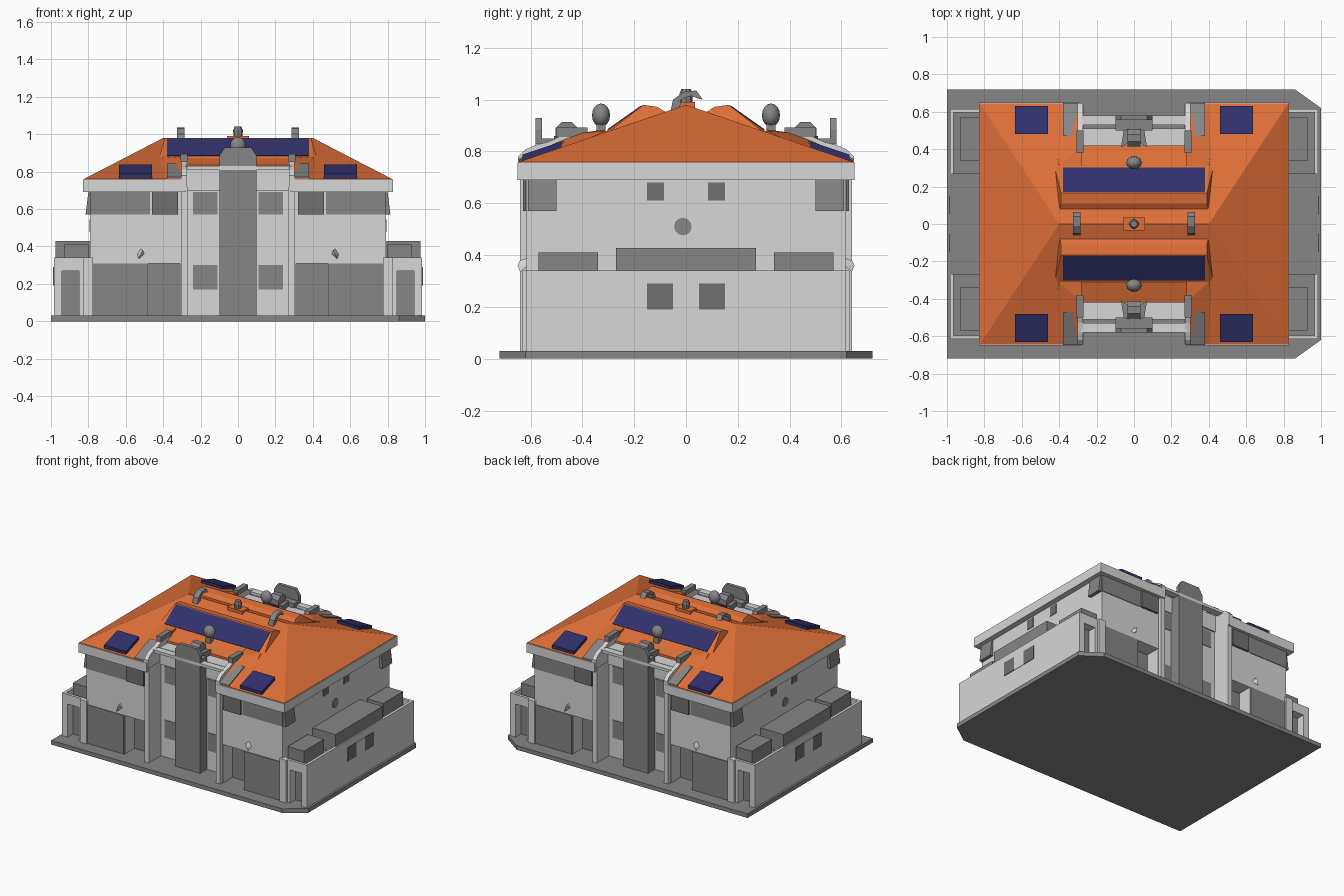
import bpy, bmesh, math
from mathutils import Vector

if "Cube" in bpy.data.objects:
    bpy.data.objects.remove(bpy.data.objects["Cube"])


def material(name, r, g, b):
    m = bpy.data.materials.new(name)
    m.diffuse_color = (r, g, b, 1)
    m.use_nodes = True
    m.node_tree.nodes["Principled BSDF"].inputs["Base Color"].default_value = m.diffuse_color
    return m


WHITE = material("pale plaster", 0.68, 0.68, 0.68)
GREY = material("mid grey", 0.24, 0.24, 0.24)
DARK = material("dark grey", 0.16, 0.16, 0.16)
ORANGE = material("orange roof", 0.74, 0.16, 0.04)
BLUE = material("navy glass", 0.03, 0.03, 0.15)


def finish(name, bm, mat):
    bmesh.ops.recalc_face_normals(bm, faces=bm.faces)
    me = bpy.data.meshes.new(name)
    bm.to_mesh(me)
    bm.free()
    ob = bpy.data.objects.new(name, me)
    bpy.context.collection.objects.link(ob)
    if mat:
        me.materials.append(mat)
    return ob


def box(name, x, y, z, mat=None):
    """Box between the given (low, high) ranges."""
    x, y, z = sorted(x), sorted(y), sorted(z)
    bm = bmesh.new()
    bmesh.ops.create_cube(bm, size=1)
    for v in bm.verts:
        for i, r in enumerate((x, y, z)):
            v.co[i] = r[1] if v.co[i] > 0 else r[0]
    return finish(name, bm, mat)


def hull(name, pts, mat):
    bm = bmesh.new()
    for p in pts:
        bm.verts.new(p)
    bmesh.ops.convex_hull(bm, input=list(bm.verts))
    bmesh.ops.dissolve_limit(bm, angle_limit=0.01, verts=bm.verts, edges=bm.edges)
    return finish(name, bm, mat)


def prism(name, profile, x0, x1, mat):
    """Extrude a (y, z) profile along x."""
    bm = bmesh.new()
    a = [bm.verts.new((x0, y, z)) for y, z in profile]
    b = [bm.verts.new((x1, y, z)) for y, z in profile]
    n = len(a)
    bm.faces.new(a)
    bm.faces.new(b[::-1])
    for i in range(n):
        bm.faces.new((a[i], a[(i + 1) % n], b[(i + 1) % n], b[i]))
    return finish(name, bm, mat)


def cut(target, cutters):
    for c in cutters:
        m = target.modifiers.new("cut", 'BOOLEAN')
        m.operation, m.object, m.solver = 'DIFFERENCE', c, 'EXACT'
    bpy.context.view_layer.update()
    dg = bpy.context.evaluated_depsgraph_get()
    me = bpy.data.meshes.new_from_object(target.evaluated_get(dg))
    target.modifiers.clear()
    target.data = me
    for c in cutters:
        bpy.data.objects.remove(c)


def roof_z(y):
    return 0.98 - abs(y) * 0.34


S = (-1, 1)

# Base plate with two clipped corners
hull("base_plate", [(x, y, z) for z in (0, 0.03) for x, y in
     ((-1, -.72), (-1, .72), (.86, .72), (1, .62), (1, -.62), (.86, -.72))], GREY)

# Main body with central recesses and porch niches
body = box("main_body", (-.79, .79), (-.615, .615), (.03, .70), WHITE)
cut(body, [box("c", (-.275, .275), (s * .5, s * .8), (.0, .9)) for s in S]
    + [box("c", (t * .31, t * .48), (s * .5, s * .8), (.0, .31)) for s in S for t in S])

# Eaves band and hipped roof, notched over the recesses
eaves = box("eaves_band", (-.83, .83), (-.65, .65), (.69, .757), WHITE)
roof = hull("hipped_roof", [(x, y, z) for x in (-.825, .825) for y in (-.645, .645) for z in (.75, .76)]
            + [(-.40, 0, .98), (.40, 0, .98)], ORANGE)
for ob in (eaves, roof):
    cut(ob, [box("c", (-.28, .28), (s * .42, s * .9), (.5, 1.2)) for s in S])

for s in S:  # front and back
    def sy(*p):
        return [(s * y, z) for y, z in p]

    # Raised roof light on each slope
    hull("roof_dormer", [(x * k, s * y, z) for k in S for x, y, z in
         ((.40, .06, .94), (.39, .11, .972), (.39, .165, .98), (.40, .31, .877),
          (.43, .33, .85), (.43, .06, .85))], ORANGE)
    prism("long_skylight", sy((.172, .978), (.303, .886), (.300, .880), (.169, .972)), -.38, .38, BLUE)
    # Raised orange cheeks running down to the eaves
    for t in S:
        hull("roof_cheek", [(t * x, s * y, z) for x, y, z in
             ((.28, .42, .87), (.40, .31, .88), (.28, .31, .885), (.42, .40, .84), (.40, .645, .76),
              (.28, .645, .775), (.28, .645, .755), (.28, .31, .80), (.42, .31, .80))], ORANGE)

    # Wall top over the recess, and tall central column
    box("recess_head", (-.28, .28), (s * .40, s * .51), (.70, .82), WHITE)
    box("recess_coping", (-.28, .28), (s * .53, s * .58), (.81, .83), WHITE)
    box("column", (-.10, .10), (s * .50, s * .58), (.03, .85), GREY)
    hull("column_top", [(k * x, s * y, z) for k in S for y in (.555, .58) for x, z in
         ((.10, .85), (.10, .885), (.07, .93))], GREY)

    # Octagonal vent behind the column, with crossed struts
    prism("roof_vent", sy(*[(.46 + .048 * math.cos(a), .87 + .048 * math.sin(a))
          for a in [math.pi / 8 + i * math.pi / 4 for i in range(8)]]), -.035, .035, GREY)
    for t in S:
        hull("vent_strut", [(t * x, s * y, z) for z in (.80, .86) for x, y in
             ((0, .45), (.02, .44), (.07, .41), (.055, .50), (.03, .51))], GREY)

    # Lantern on the slope
    bm = bmesh.new()
    bmesh.ops.create_uvsphere(bm, u_segments=12, v_segments=8, radius=1)
    for v in bm.verts:
        v.co = Vector((v.co.x * .042, v.co.y * .035 + s * .328, v.co.z * .045 + .94))
    lantern = finish("lantern", bm, GREY)
    for p in lantern.data.polygons:
        p.use_smooth = True
    box("lantern_post", (-.02, .02), (s * .31, s * .345), (.85, .93), GREY)

    # Windows in the recess
    for t in S:
        for z in ((.57, .69), (.17, .30)):
            box("recess_window", (t * .11, t * .24), (s * .495, s * .504), z, GREY)

        # Curved fins and pilasters beside the recess
        prism("roof_fin", sy((.648, .70), (.648, .78), (.62, .808), (.58, .825), (.53, .838),
              (.46, .87), (.38, .89), (.38, .70)), t * .272, t * .303, WHITE)
        box("fin_cap", (t * .27, t * .307), (s * .38, s * .50), (.855, .893), GREY)
        box("pilaster", (t * .27, t * .305), (s * .48, s * .64), (.03, .72), WHITE)
        prism("roof_patch", sy((.47, roof_z(.47) + .022), (.648, .772), (.648, .764),
              (.47, roof_z(.47) + .014)), t * .30, t * .38, GREY)

        # Corner skylight
        prism("corner_skylight", sy((.48, .838), (.632, .788), (.632, .76), (.48, .80)),
              t * .46, t * .635, BLUE)

        # Facade panels, upper window band and porch back
        box("garage_panel", (t * .485, t * .785), (s * .612, s * .621), (.03, .31), GREY)
        box("porch_back", (t * .31, t * .48), (s * .497, s * .506), (.03, .31), GREY)
        box("window_band", (t * .47, t * .792), (s * .612, s * .619), (.57, .69), GREY)
        box("upper_window", (t * .32, t * .46), (s * .60, s * .63), (.57, .69), DARK)
        hull("wall_lamp", [(t * (.52 + a), s * y, z) for a, y, z in
             ((-.02, .61, .36), (.02, .61, .36), (0, .61, .39), (0, .65, .36), (.01, .64, .335),
              (-.01, .64, .38))], WHITE)

        # Side wall windows: sloped corner shade and small square
        hull("corner_shade", [(t * x, s * y, z) for y, yy in ((.50, .49), (.61, .63)) for x, z, w in
             ((.785, .57, 0), (.815, .57, 0), (.80, .69, 0), (.785, .69, 0))], GREY)
        box("side_window", (t * .785, t * .794), (s * .085, s * .15), (.61, .68), DARK)
        box("wing_window", (t * .98, t * .989), (s * .05, s * .15), (.19, .29), DARK)

for t in S:  # left and right wings
    wing = box("wing", (t * .78, t * .985), (-.615, .615), (.03, .34), WHITE)
    cut(wing, [box("c", (t * .80, t * .965), (-.595, .595), (.29, .5))]
        + [box("c", (t * .85, t * .94), (s * .55, s * .8), (.0, .27)) for s in S])
    box("terrace_floor", (t * .79, t * .965), (-.595, .595), (.285, .295), GREY)
    box("terrace_block", (t * .79, t * .975), (-.27, .27), (.29, .42), GREY)
    box("terrace_block_lid", (t * .79, t * .975), (-.27, .27), (.42, .428), GREY)
    for s in S:
        box("terrace_box", (t * .80, t * .93), (s * .34, s * .57), (.29, .41), GREY)
        box("wing_door", (t * .85, t * .94), (s * .545, s * .555), (.03, .27), GREY)
        box("door_post", (t * .775, t * .83), (s * .60, s * .632), (.03, .34), WHITE)
    box("wing_window_mullion", (t * .98, t * .988), (-.05, .05), (.19, .29), WHITE)
    # Round vent on the side wall
    prism_pts = [(-.012 + .034 * math.cos(i * math.pi / 6), .51 + .034 * math.sin(i * math.pi / 6))
                 for i in range(12)]
    prism("round_vent", prism_pts, t * .785, t * .795, GREY)
    # Curved hook on the ridge
    prism("ridge_hook", [(-.06, .955), (-.05, 1.0), (-.01, 1.03), (.04, 1.035), (.065, 1.0),
          (.045, 1.005), (.02, 1.015), (-.02, 1.0), (-.025, .955)], t * .285, t * .325, GREY)

# Ridge finial
box("finial_foot", (-.06, .06), (-.035, .035), (.95, .99), ORANGE)
hull("finial", [(r * math.cos(i * math.pi / 4), r * math.sin(i * math.pi / 4), z)
     for i in range(8) for r, z in ((.022, .95), (.026, 1.02), (.018, 1.042))], GREY)
